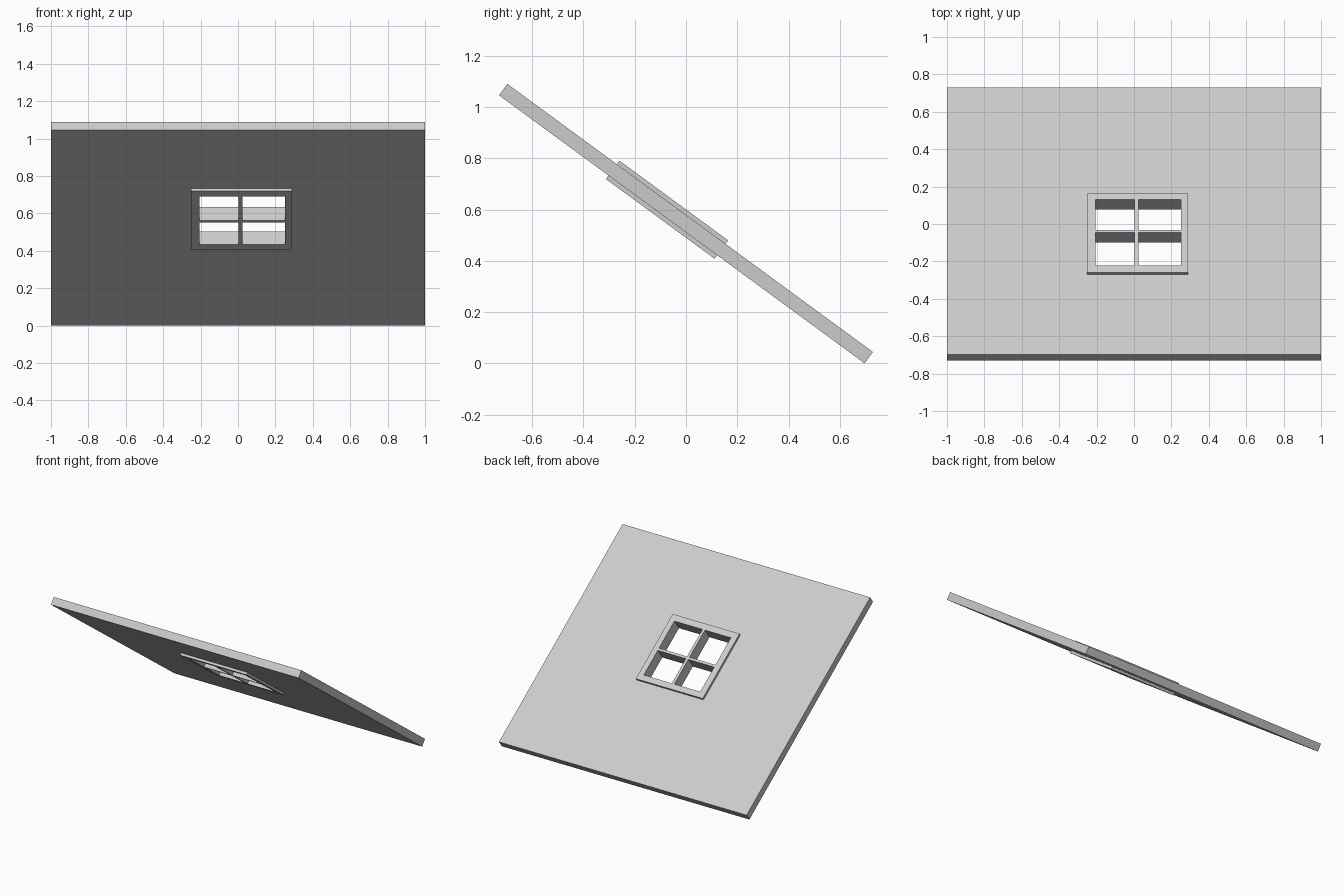
import bpy, bmesh
from math import radians, sin, cos

if "Cube" in bpy.data.objects:
    bpy.data.objects.remove(bpy.data.objects["Cube"])

PITCH = radians(36.25)
LENGTH, THICK = 1.768, 0.055
MID_Z = (LENGTH * sin(PITCH) + THICK * cos(PITCH)) / 2


def pierced_panel(name, xs, ys, holes, thickness):
    """Flat grid panel with the given cells left open, thickened and pitched."""
    bm = bmesh.new()
    grid = [[bm.verts.new((x, y, 0)) for x in xs] for y in ys]
    for j in range(len(ys) - 1):
        for i in range(len(xs) - 1):
            if (i, j) not in holes:
                bm.faces.new((grid[j][i], grid[j][i + 1],
                              grid[j + 1][i + 1], grid[j + 1][i]))
    mesh = bpy.data.meshes.new(name)
    bm.to_mesh(mesh)
    bm.free()
    obj = bpy.data.objects.new(name, mesh)
    bpy.context.collection.objects.link(obj)
    solid = obj.modifiers.new("thickness", 'SOLIDIFY')
    solid.thickness = thickness
    solid.offset = 0
    obj.rotation_euler.x = -PITCH
    obj.location.z = MID_Z
    return obj


# Roof slab with one opening, matched to the outside of the window frame
pierced_panel("roof_slab",
              [-1, -0.25, 0.29, 1],
              [-LENGTH / 2, -0.355, 0.171, LENGTH / 2],
              {(1, 1)}, THICK)

# Skylight frame with crossing glazing bars around four open panes
pierced_panel("skylight_frame",
              [-0.25, -0.206, 0.003, 0.023, 0.25, 0.29],
              [-0.355, -0.309, -0.089, -0.071, 0.129, 0.171],
              {(1, 1), (3, 1), (1, 3), (3, 3)}, 0.089)
